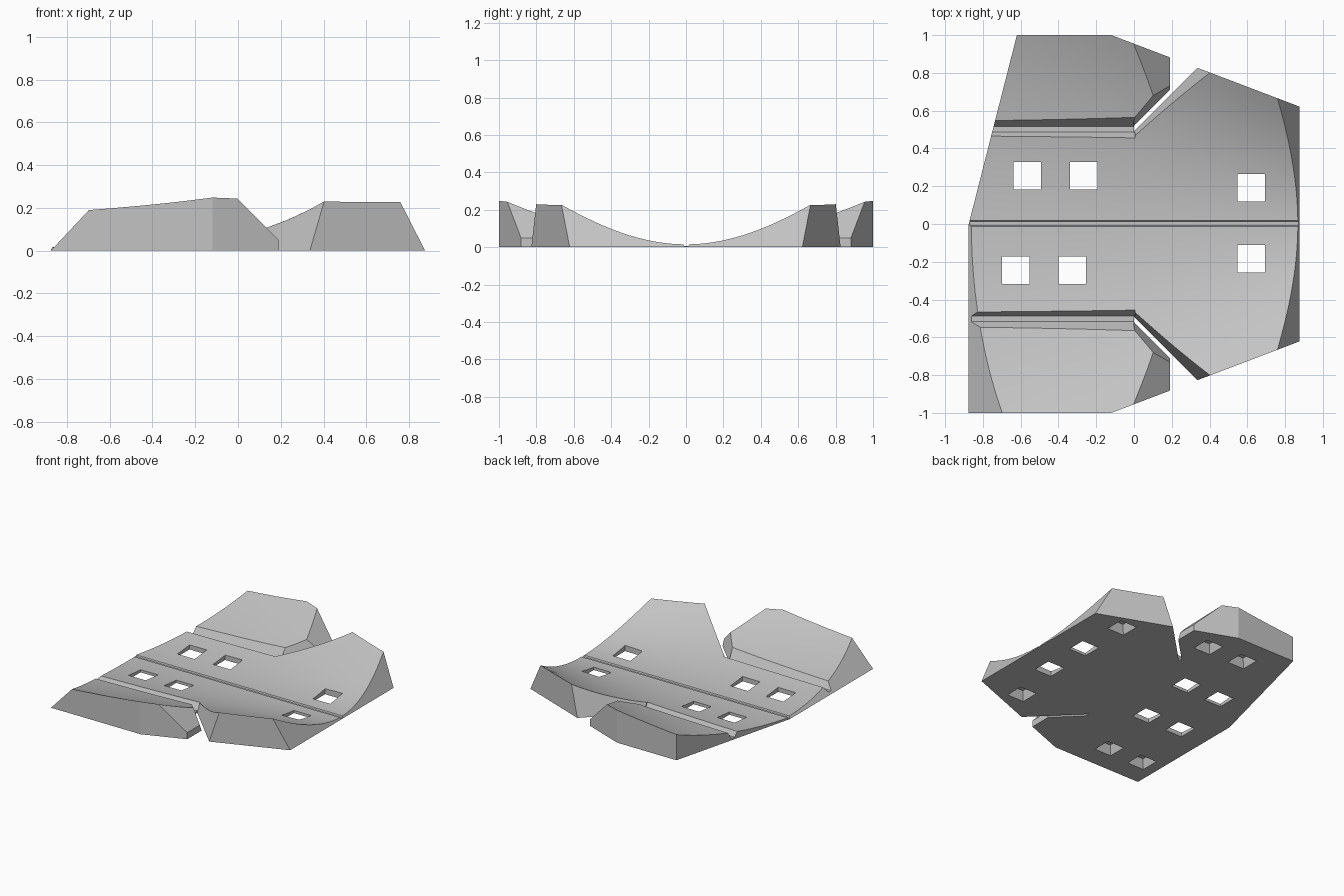
import bpy, bmesh, math

cube = bpy.data.objects.get("Cube")
if cube:
    bpy.data.objects.remove(cube, do_unlink=True)

grey = bpy.data.materials.new("light_grey")
grey.use_nodes = True
grey.diffuse_color = (0.55, 0.55, 0.55, 1)
grey.node_tree.nodes["Principled BSDF"].inputs["Base Color"].default_value = (0.55, 0.55, 0.55, 1)

cutters = bpy.data.collections.new("cutters")
bpy.context.scene.collection.children.link(cutters)


def make_object(name, bm, collection):
    bmesh.ops.recalc_face_normals(bm, faces=bm.faces)
    mesh = bpy.data.meshes.new(name)
    bm.to_mesh(mesh)
    bm.free()
    mesh.materials.append(grey)
    obj = bpy.data.objects.new(name, mesh)
    collection.objects.link(obj)
    return obj


def cutter(name, low, high, z0, z1):
    """Closed solid between two matching outlines."""
    bm = bmesh.new()
    a = [bm.verts.new((x, y, z0)) for x, y in low]
    b = [bm.verts.new((x, y, z1)) for x, y in high]
    bm.faces.new(a)
    bm.faces.new(b)
    n = len(a)
    for i in range(n):
        j = (i + 1) % n
        bm.faces.new((a[i], a[j], b[j], b[i]))
    make_object(name, bm, cutters).hide_render = True


def cutter_through(name, low, high, z1=0.4, drop=0.02):
    """Cutter given at z = 0 and z1, continued a little below the base."""
    t = drop / z1
    below = [(p[0] - (q[0] - p[0]) * t, p[1] - (q[1] - p[1]) * t) for p, q in zip(low, high)]
    cutter(name, below, high, -drop, z1)


def rect(x0, x1, y0, y1):
    return [(x0, y0), (x1, y0), (x1, y1), (x0, y1)]


def square(x, y, h):
    return rect(x - h, x + h, y - h, y + h)


def flip(points, side):
    return [(x, y * side) for x, y in points]


def surface(x, y):
    """Conical hollow, tighter towards +x."""
    return 0.015 + y * y / (2 * (2.0 - 1.25 * x))


# Body: flat base under a hollow top
NX, NY = 18, 48
bm = bmesh.new()
top, base = [], []
for i in range(NX + 1):
    x = -1.2 + 2.15 * i / NX
    ys = [-1.05 + 2.1 * j / NY for j in range(NY + 1)]
    top.append([bm.verts.new((x, y, surface(x, y))) for y in ys])
    base.append([bm.verts.new((x, y, 0)) for y in ys])
for i in range(NX):
    for j in range(NY):
        for g in (top, base):
            bm.faces.new((g[i][j], g[i + 1][j], g[i + 1][j + 1], g[i][j + 1]))
    for j in (0, NY):
        bm.faces.new((top[i][j], top[i + 1][j], base[i + 1][j], base[i][j]))
for j in range(NY):
    for i in (0, NX):
        bm.faces.new((top[i][j], top[i][j + 1], base[i][j + 1], base[i][j]))

# Trim the body to its outline, with a sloped right end
for point, normal in [((0, 1, 0), (0, 1, 0)), ((0, -1, 0), (0, -1, 0)),
                      ((-0.12, 1, 0), (0.38, 1, 0)), ((-0.12, -1, 0), (0.38, -1, 0)),
                      ((-0.875, 0, 0), (-1, 0.255, 0)), ((0.875, 0, 0), (1, 0, 0.51))]:
    bmesh.ops.bisect_plane(bm, geom=bm.verts[:] + bm.edges[:] + bm.faces[:],
                           plane_co=point, plane_no=normal, clear_outer=True)
    bmesh.ops.holes_fill(bm, edges=[e for e in bm.edges if e.is_boundary], sides=0)
body = make_object("hollow_plate", bm, bpy.context.scene.collection)

# Sloped left end
cutter_through("left_slope", rect(-0.875, -1.5, -1.2, 0.003), rect(-0.5, -1.5, -1.2, 0.003))

# Flap slopes, slits and fold grooves on both sides
for side in (1, -1):
    cutter_through("flap_slope",
                   flip([(0.24, 0.74), (0.6, 1.1), (0.24, 1.1)], side),
                   flip([(-0.16, 0.34), (0.6, 1.1), (-0.16, 1.1)], side))
    cutter_through("slit",
                   flip([(0, 0.49), (0.7, 1.19), (0.19, 1.19), (0.19, 0.71), (0, 0.52)], side),
                   flip([(0, 0.33), (0.7, 1.03), (0.19, 1.19), (0.19, 0.88), (0, 0.69)], side))
    cutter("fold_groove", flip(rect(-1.2, 0.005, 0.487, 0.517), side),
           flip(rect(-1.2, 0.005, 0.257, 0.747), side), 0.015, 0.4)

# Centre fold
cutter("centre_groove", rect(-1.2, 1, -0.009, 0.013), rect(-1.2, 1, -0.056, 0.06), 0.006, 0.1)

# Through holes
for x, y in [(-0.565, 0.255), (-0.265, 0.255), (-0.627, -0.245), (-0.327, -0.245),
             (0.62, 0.193), (0.62, -0.183)]:
    cutter("hole", square(x, y, 0.073), square(x, y, 0.073), -0.1, 0.4)

# Blind pockets in the base
for x, y in [(0.6, 0.585), (0.54, -0.58), (-0.04, 0.765), (-0.35, 0.765),
             (-0.42, -0.77), (-0.72, -0.77)]:
    cutter("pocket", square(x, y, 0.077), square(x, y, 0.052), -0.02, 0.07)

# Cut everything at once, then drop the cutters
mod = body.modifiers.new("cuts", "BOOLEAN")
mod.operation = "DIFFERENCE"
mod.solver = "MANIFOLD"
mod.operand_type = "COLLECTION"
mod.collection = cutters
bpy.context.view_layer.objects.active = body
bpy.ops.object.modifier_apply(modifier=mod.name)
for tool in list(cutters.objects):
    bpy.data.objects.remove(tool, do_unlink=True)
bpy.data.collections.remove(cutters)

bpy.ops.object.select_all(action="DESELECT")
body.select_set(True)
bpy.context.view_layer.objects.active = body
bpy.ops.object.shade_smooth_by_angle(angle=math.radians(12))
